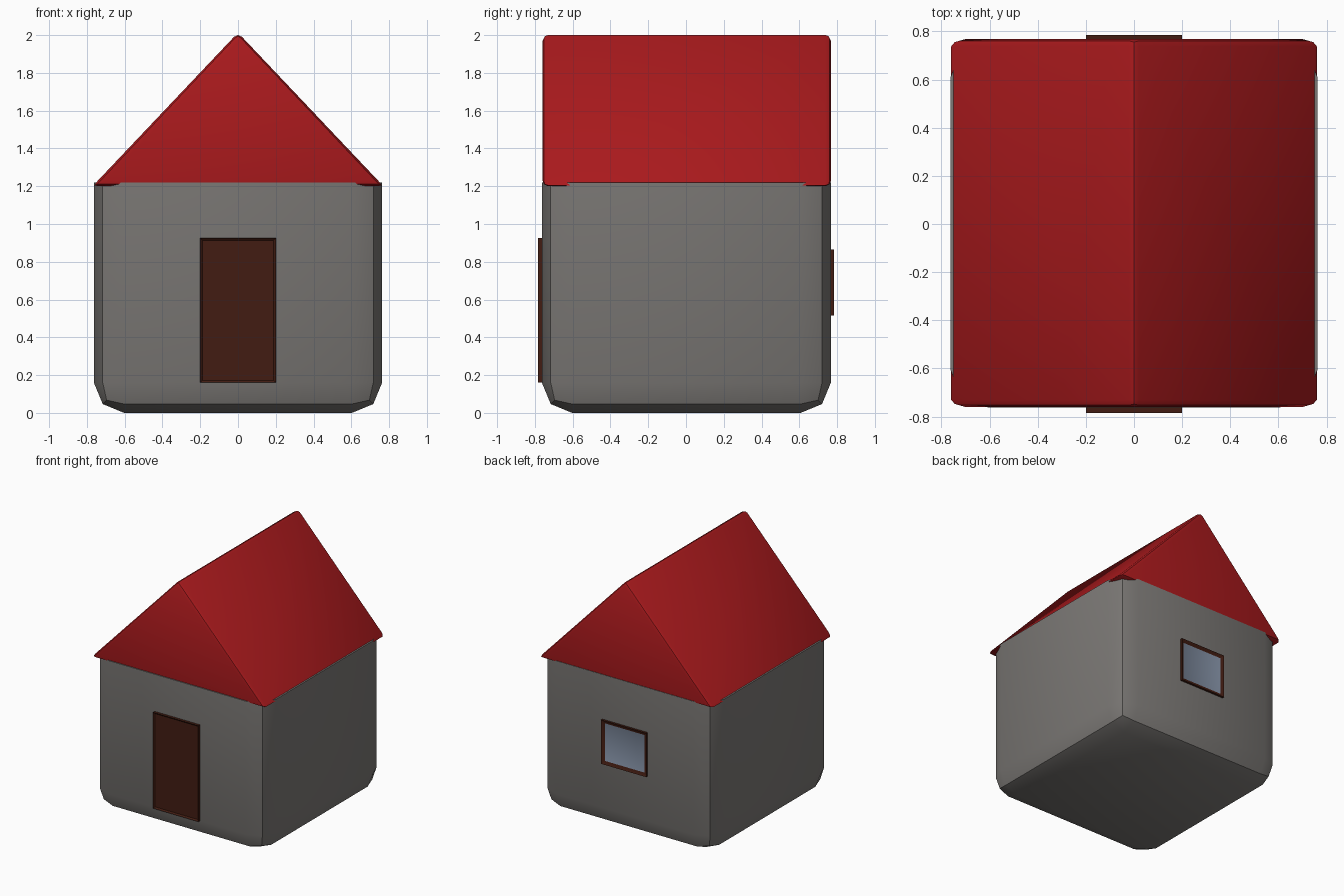
import bpy, bmesh, math

if "Cube" in bpy.data.objects:
    bpy.data.objects.remove(bpy.data.objects["Cube"])


def material(name, rgb):
    m = bpy.data.materials.new(name)
    m.diffuse_color = (*rgb, 1)
    m.use_nodes = True
    m.node_tree.nodes["Principled BSDF"].inputs["Base Color"].default_value = m.diffuse_color
    return m


STONE = material("stone", (0.2, 0.19, 0.18))
RED = material("red", (0.4, 0.01, 0.012))
WOOD = material("wood", (0.055, 0.012, 0.006))
GLASS = material("glass", (0.22, 0.27, 0.36))


def finish(bm, name, mats):
    bmesh.ops.recalc_face_normals(bm, faces=bm.faces[:])
    me = bpy.data.meshes.new(name)
    bm.to_mesh(me)
    bm.free()
    ob = bpy.data.objects.new(name, me)
    bpy.context.collection.objects.link(ob)
    for m in mats:
        me.materials.append(m)
    bpy.ops.object.select_all(action='DESELECT')
    ob.select_set(True)
    bpy.context.view_layer.objects.active = ob
    bpy.ops.object.shade_smooth_by_angle(angle=math.radians(30))
    return ob


def box(x, y0, y1, z0, z1):
    bm = bmesh.new()
    bmesh.ops.create_cube(bm, size=1)
    for v in bm.verts:
        v.co = (2 * x * v.co.x, (y0, y1)[v.co.y > 0], (z0, z1)[v.co.z > 0])
    return bm


def inset_panel(name, y_wall, y_face, z0, z1, border, recess, mats):
    """Framed slab on a wall, with its outward face inset and sunk."""
    bm = box(0.2, min(y_wall, y_face), max(y_wall, y_face), z0, z1)
    bm.normal_update()
    out = 1 if y_face > y_wall else -1
    face = max(bm.faces, key=lambda f: f.normal.y * out)
    bmesh.ops.inset_region(bm, faces=[face], thickness=border)
    for v in face.verts:
        v.co.y -= out * recess
    face.material_index = len(mats) - 1
    return finish(bm, name, mats)


# walls: top rim stays sharp, all other edges rounded in two steps
bm = box(0.763, -0.763, 0.767, 0, 1.22)
edges = [e for e in bm.edges if min(v.co.z for v in e.verts) < 0.1]
bmesh.ops.bevel(bm, geom=edges, offset=0.16, segments=2, profile=0.5, affect='EDGES')
finish(bm, "walls", [STONE])

# gabled roof: extruded triangle with softened edges
bm = bmesh.new()
tri = bm.faces.new([bm.verts.new((x, -0.76, z))
                    for x, z in ((-0.77, 1.2), (0.77, 1.2), (0, 2.013))])
ext = bmesh.ops.extrude_face_region(bm, geom=[tri], use_keep_orig=True)
for g in ext["geom"]:
    if isinstance(g, bmesh.types.BMVert):
        g.co.y = 0.768
bmesh.ops.recalc_face_normals(bm, faces=bm.faces[:])
bmesh.ops.bevel(bm, geom=bm.edges[:], offset=0.03, segments=2, profile=0.5, affect='EDGES')
finish(bm, "roof", [RED])

# front door and back window
inset_panel("door", -0.74, -0.784, 0.16, 0.925, 0.016, 0.01, [WOOD])
inset_panel("back_window", 0.74, 0.784, 0.515, 0.865, 0.036, 0.012, [WOOD, GLASS])
